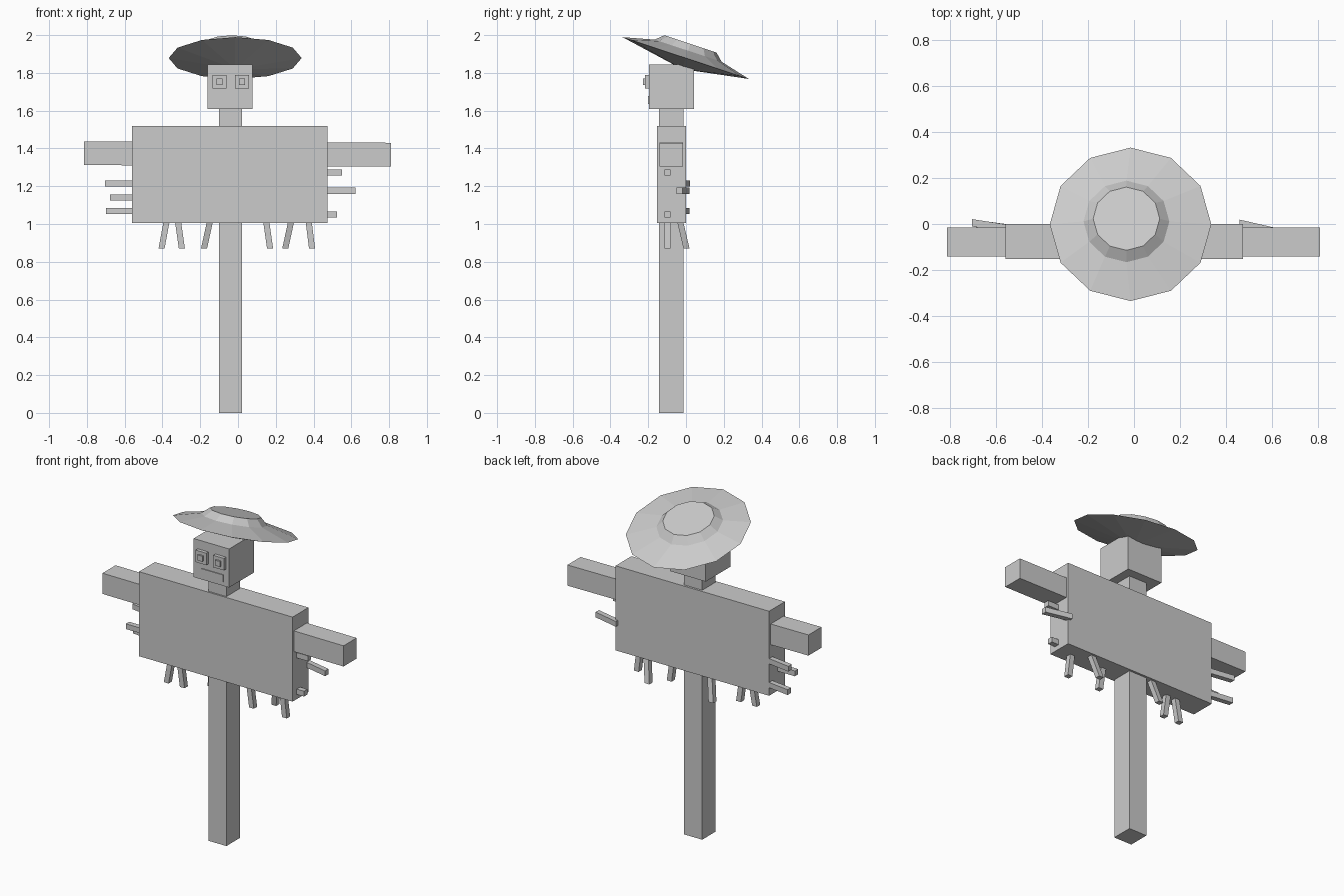
import bpy, bmesh
from math import sin, cos, pi, radians
from mathutils import Vector, Matrix

if "Cube" in bpy.data.objects:
    bpy.data.objects.remove(bpy.data.objects["Cube"])


def finish(name, bm):
    bmesh.ops.recalc_face_normals(bm, faces=bm.faces)
    me = bpy.data.meshes.new(name)
    bm.to_mesh(me)
    bm.free()
    ob = bpy.data.objects.new(name, me)
    bpy.context.collection.objects.link(ob)
    return ob


def loft(name, rings):
    """Skin a list of point rings and cap both ends."""
    bm = bmesh.new()
    vs = [[bm.verts.new(p) for p in r] for r in rings]
    n = len(rings[0])
    for a, b in zip(vs, vs[1:]):
        for i in range(n):
            j = (i + 1) % n
            bm.faces.new((a[i], a[j], b[j], b[i]))
    bm.faces.new(vs[0])
    bm.faces.new(vs[-1])
    return finish(name, bm)


def bar(name, p0, p1, u, v):
    """Slanted bar between two points, with half-size vectors u and v."""
    u, v = Vector(u), Vector(v)
    return loft(name, [[Vector(p) + a * u + b * v for a, b in
                        ((-1, -1), (1, -1), (1, 1), (-1, 1))] for p in (p0, p1)])


def box(name, x0, x1, y0, y1, z0, z1):
    ym = (y0 + y1) / 2
    xm = (x0 + x1) / 2
    return bar(name, (xm, ym, z0), (xm, ym, z1), ((x1 - x0) / 2, 0, 0), (0, (y1 - y0) / 2, 0))


# Post, body and crossbeam
box("post", -0.10, 0.022, -0.143, -0.013, 0, 1.62)
box("body", -0.56, 0.475, -0.153, 0.0, 1.005, 1.52)
bar("arm_beam", (-0.815, -0.078, 1.375), (0.81, -0.078, 1.367), (0, 0.063, 0), (0, 0, 0.063))

# Head with eyes and mouth
box("head", -0.162, 0.077, -0.196, 0.042, 1.61, 1.845)
for x in (-0.098, 0.021):
    box("eye", x - 0.036, x + 0.036, -0.217, -0.19, 1.717, 1.79)
    box("pupil", x - 0.017, x + 0.017, -0.228, -0.21, 1.737, 1.77)
box("mouth", -0.106, 0.04, -0.201, -0.19, 1.635, 1.678)

# Straw out of the sleeves: root and tip (x, y, z)
w = 0.016
side_straws = [
    ((-0.53, -0.022, 1.215), (-0.705, 0.005, 1.215)),
    ((-0.53, -0.097, 1.14), (-0.677, -0.097, 1.14)),
    ((-0.53, -0.02, 1.07), (-0.698, 0.003, 1.07)),
    ((0.45, -0.097, 1.272), (0.55, -0.097, 1.272)),
    ((0.46, 0.003, 1.176), (0.622, -0.034, 1.176)),
    ((0.45, -0.097, 1.05), (0.524, -0.097, 1.05)),
]
for a, b in side_straws:
    bar("side_straw", a, b, (0, w, 0), (0, 0, w))

# Straw hanging below the body: top x, bottom x, top y, bottom y
for xa, xb, ya, yb in ((-0.375, -0.405, -0.097, -0.097), (-0.32, -0.297, -0.097, -0.097),
                       (-0.145, -0.18, -0.035, 0.003), (0.147, 0.17, -0.097, -0.097),
                       (0.285, 0.25, -0.035, 0.003), (0.372, 0.392, -0.097, -0.097)):
    bar("hanging_straw", (xa, ya, 1.03), (xb, yb, 0.869), (w, 0, 0), (0, w, 0))

# Tilted hat: shallow cone below, wide brim, low crown (radius, height, x shift)
profile = [(0.02, -0.058, 0), (0.352, 0, 0), (0.187, 0.041, -0.018), (0.145, 0.079, -0.018)]
rings = [[(dx + r * cos(i * pi / 6), r * sin(i * pi / 6), h) for i in range(12)]
         for r, h, dx in profile]
hat = loft("hat", rings)
hat.data.transform(Matrix.Translation((-0.015, -0.0015, 1.8785)) @ Matrix.Rotation(radians(-18.3), 4, 'X'))
